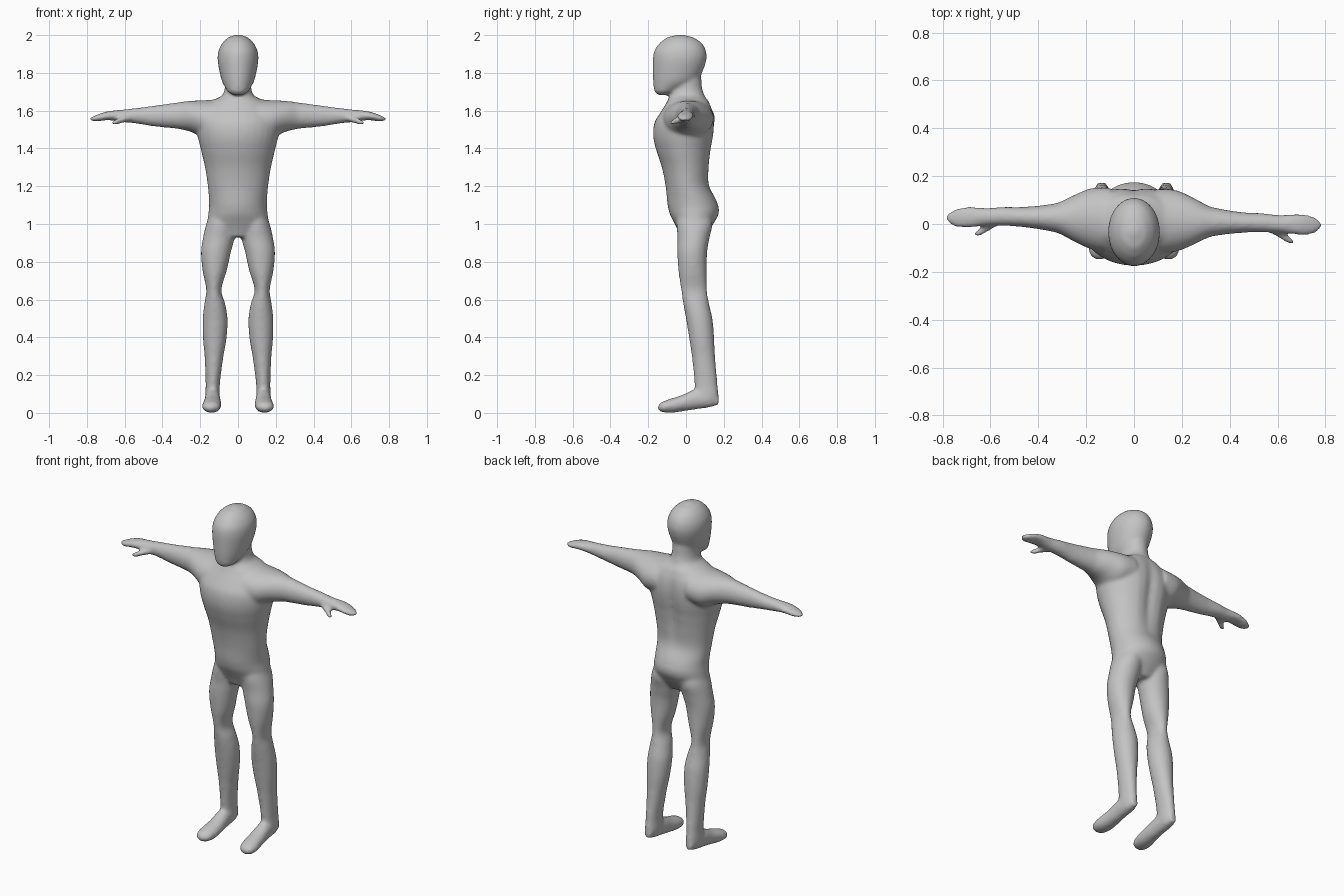
import bpy, bmesh, math

bm = bmesh.new()
SEG, SUB = 32, 5


def spline(p0, p1, p2, p3, t):
    return 0.5 * (2 * p1 + (p2 - p0) * t + (2 * p0 - 5 * p1 + 4 * p2 - p3) * t * t
                  + (3 * p1 - p0 - 3 * p2 + p3) * t ** 3)


def loft(sections, place):
    """Closed tube through sections (t, a_min, a_max, b_min, b_max)."""
    n, rows = len(sections), []
    for i in range(n - 1):
        quad = [sections[min(max(i + k, 0), n - 1)] for k in (-1, 0, 1, 2)]
        for s in range(SUB + (i == n - 2)):
            f = s / SUB
            row = [spline(*v, f) for v in zip(*quad)]
            row[0] = quad[1][0] * (1 - f) + quad[2][0] * f
            rows.append(row)
    rings = []
    for t, a0, a1, b0, b1 in rows:
        ring = []
        for k in range(SEG):
            u = 2 * math.pi * k / SEG
            a = (a0 + a1) / 2 + (a1 - a0) / 2 * math.cos(u)
            b = (b0 + b1) / 2 + (b1 - b0) / 2 * math.sin(u)
            ring.append(bm.verts.new(place(t, a, b)))
        rings.append(ring)
    faces = [bm.faces.new(rings[0]), bm.faces.new(rings[-1])]
    for r, q in zip(rings, rings[1:]):
        for k in range(SEG):
            j = (k + 1) % SEG
            faces.append(bm.faces.new((r[k], r[j], q[j], q[k])))
    bmesh.ops.recalc_face_normals(bm, faces=faces)


def torso_place(z, x, y):
    # Hollow along the spine
    if y > 0 and 1.15 < z < 1.7:
        y -= 0.022 * math.exp(-(x / 0.04) ** 2) * math.sin((z - 1.15) / 0.55 * math.pi)
    return (x, y, z)


def sym(rows):
    return [(z, -w, w, y0, y1) for z, w, y0, y1 in rows]


# Torso and neck
loft(sym([(0.93, .08, -.03, .10), (0.97, .145, -.045, .125), (1.0, .163, -.06, .145),
          (1.05, .158, -.085, .172), (1.1, .153, -.098, .17), (1.2, .16, -.108, .128),
          (1.3, .175, -.128, .13), (1.4, .198, -.16, .142), (1.47, .215, -.174, .154),
          (1.54, .222, -.166, .157), (1.6, .205, -.13, .147), (1.65, .145, -.10, .125),
          (1.68, .085, -.088, .10), (1.72, .07, -.08, .085), (1.8, .065, -.06, .08)]),
     torso_place)

# Head
loft(sym([(1.683, .03, -.15, -.09), (1.70, .055, -.167, -.05), (1.75, .083, -.174, .05),
          (1.8, .097, -.176, .085), (1.87, .108, -.176, .108), (1.92, .103, -.167, .105),
          (1.96, .082, -.138, .083), (1.988, .052, -.1, .04), (2.003, .015, -.045, -.015)]),
     lambda z, x, y: (x, y, z))

LEG = [(1.08, .04, .14, -.04, .12), (1.0, .015, .168, -.05, .14), (.93, .018, .185, -.045, .125),
       (.85, .038, .196, -.046, .112), (.75, .06, .187, -.04, .11), (.65, .088, .168, -.026, .111),
       (.58, .068, .178, -.015, .122), (.5, .055, .187, 0, .14), (.4, .06, .186, .016, .149),
       (.3, .077, .177, .031, .154), (.15, .096, .171, .045, .167), (.08, .096, .173, .045, .172),
       (.04, .105, .165, .07, .155)]
FOOT = [(-.15, .13, .16, .015, .04), (-.13, .10, .186, .004, .058), (-.08, .089, .19, 0, .076),
        (-.02, .089, .182, .008, .095), (.05, .094, .176, .018, .125), (.12, .10, .171, .028, .12),
        (.172, .115, .155, .04, .09)]
ARM = [(.10, -.12, .15, 1.46, 1.66), (.18, -.11, .145, 1.455, 1.655), (.25, -.08, .115, 1.488, 1.652),
       (.32, -.045, .08, 1.504, 1.643), (.45, -.026, .061, 1.517, 1.626), (.55, -.021, .058, 1.533, 1.613),
       (.61, -.022, .052, 1.539, 1.606), (.66, -.027, .056, 1.547, 1.601), (.7, -.032, .057, 1.549, 1.594),
       (.75, -.027, .047, 1.543, 1.578), (.777, -.01, .03, 1.546, 1.566), (.786, 0, .02, 1.55, 1.56)]
THUMB = [(.57, -.025, .02, 1.545, 1.58), (.62, -.052, -.005, 1.533, 1.566),
         (.65, -.068, -.036, 1.523, 1.555), (.667, -.068, -.05, 1.527, 1.546)]

# Limbs on both sides; the arms swing very slightly around the body
for side in (-1, 1):
    def arm_place(x, y, z):
        return (side * x, y - side * 0.015 * min(1, x / 0.6), z)
    loft(LEG, lambda z, x, y: (side * x, y, z))
    loft(FOOT, lambda y, x, z: (side * x, y, z))
    loft(ARM, arm_place)
    loft(THUMB, arm_place)

mesh = bpy.data.meshes.new("body")
bm.to_mesh(mesh)
bm.free()
body = bpy.data.objects.new("body", mesh)
bpy.context.collection.objects.link(body)

skin = bpy.data.materials.new("plain grey")
skin.diffuse_color = (0.55, 0.55, 0.55, 1)
mesh.materials.append(skin)

# Fuse the parts into one soft skin
fuse = body.modifiers.new("fuse", 'REMESH')
fuse.mode = 'VOXEL'
fuse.voxel_size = 0.009
fuse.use_smooth_shade = True
soften = body.modifiers.new("soften", 'SMOOTH')
soften.factor = 0.5
soften.iterations = 10
